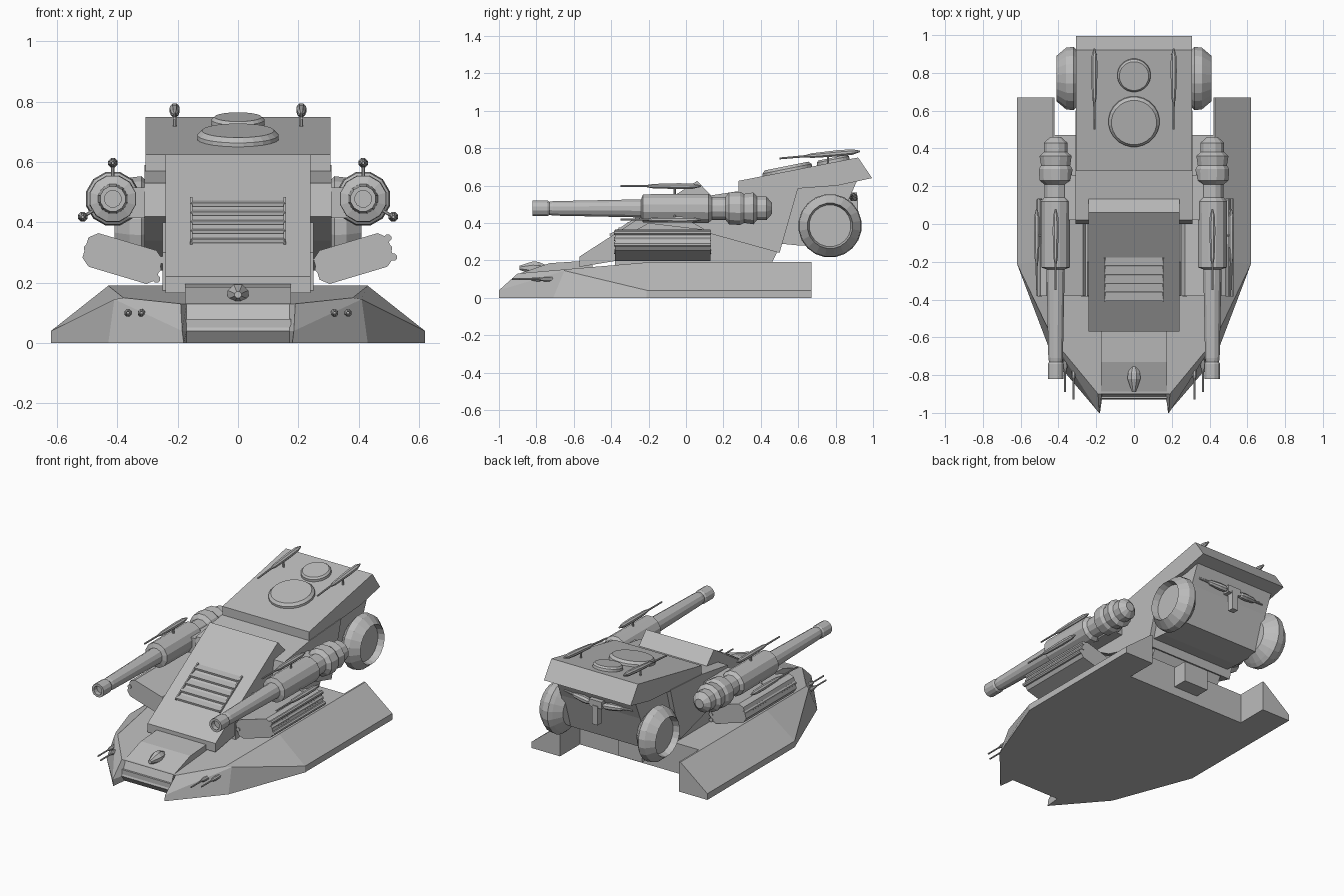
import bpy, bmesh, math
from mathutils import Matrix, Vector, Euler

cube = bpy.data.objects.get("Cube")
if cube:
    bpy.data.objects.remove(cube, do_unlink=True)

grey = bpy.data.materials.new("armour_grey")
grey.use_nodes = True
colour = (0.5, 0.5, 0.5, 1)
grey.diffuse_color = colour
grey.node_tree.nodes["Principled BSDF"].inputs["Base Color"].default_value = colour

SIDES = (("left", 1), ("right", -1))


def finish(name, bm):
    bmesh.ops.recalc_face_normals(bm, faces=bm.faces)
    mesh = bpy.data.meshes.new(name)
    bm.to_mesh(mesh)
    bm.free()
    mesh.materials.append(grey)
    obj = bpy.data.objects.new(name, mesh)
    bpy.context.collection.objects.link(obj)
    return obj


def box(name, centre, size, rot=(0, 0, 0)):
    bm = bmesh.new()
    m = Matrix.LocRotScale(Vector(centre), Euler(rot), Vector(size))
    bmesh.ops.create_cube(bm, size=1, matrix=m)
    return finish(name, bm)


def bridge(bm, rings):
    for a, b in zip(rings, rings[1:]):
        for i in range(len(a)):
            j = (i + 1) % len(a)
            bm.faces.new((a[i], a[j], b[j], b[i]))


def prism(name, outline, half):
    """Side outline of (y, z) points, extruded across x."""
    bm = bmesh.new()
    rings = [[bm.verts.new((x, y, z)) for y, z in outline] for x in (-half, half)]
    bridge(bm, rings)
    for r in rings:
        bm.faces.new(r)
    return finish(name, bm)


def lathe(name, origin, direction, profile, sides=12):
    """Solid turned around a direction from (distance, radius) pairs."""
    bm = bmesh.new()
    m = Matrix.Translation(origin) @ Vector(direction).to_track_quat('Z', 'Y').to_matrix().to_4x4()
    rings = []
    for t, r in profile:
        angles = [math.tau * (i + 0.5) / sides for i in range(sides)]
        rings.append([bm.verts.new(m @ Vector((r * math.cos(a), r * math.sin(a), t))) for a in angles])
    bridge(bm, rings)
    bm.faces.new(rings[0])
    bm.faces.new(rings[-1])
    return finish(name, bm)


def rod(name, a, b, radius):
    d = Vector(b) - Vector(a)
    return lathe(name, a, d, [(0, radius), (d.length, radius)], 8)


def dart(name, a, b, radius):
    d = Vector(b) - Vector(a)
    shape = ((0, .3), (.32, .35), (.4, .75), (.72, 1), (.9, .9), (1, .25))
    return lathe(name, a, d, [(t * d.length, r * radius) for t, r in shape], 8)


# Hull: floor, lip and deck outlines of one half, mirrored and bridged
floor = [(.17, -.9, 0), (.18, -1, 0), (.43, -.71, 0), (.62, -.21, 0),
         (.62, .67, 0), (.42, .67, 0), (.42, .47, 0)]
lip = [(.17, -.93, .04), (.185, -1, .04), (.41, -.65, .145), (.62, -.21, .04),
       (.62, .67, .04), (.42, .67, .04), (.42, .47, .04)]
deck = [(.17, -.89, .13), (.19, -.9, .13), (.38, -.67, .15), (.43, -.2, .19),
        (.43, .67, .19), (.42, .67, .19), (.42, .47, .19)]
bm = bmesh.new()
rings = []
for half in (floor, lip, deck):
    full = half + [(-x, y, z) for x, y, z in reversed(half)]
    rings.append([bm.verts.new(p) for p in full])
bridge(bm, rings)
bm.faces.new(rings[0])
top = rings[2]
for i, j in ((0, 1), (1, 2), (2, 3), (3, 6)):
    bm.faces.new((top[i], top[j], top[-1 - j], top[-1 - i]))
bm.faces.new(top[3:7])
bm.faces.new(top[7:11])
finish("hull", bm)

# Nose ramp, lamp and rear block
prism("nose_ramp", [(-.89, .1), (-.89, .13), (-.73, .185), (-.5, .2), (-.5, .1)], .175)
box("front_bumper", (0, -.91, .06), (.35, .03, .04))
lathe("nose_lamp", (0, -.89, .16), (0, 1, 0), [(0, .012), (.07, .037), (.1, .035), (.15, .012)], 8)
box("rear_block", (0, .5, .12), (.17, .13, .13))

# Central body
prism("pedestal", [(-.38, .17), (.45, .17), (.49, .25), (.14, .36), (-.2, .4), (-.38, .3)], .25)
prism("front_plate", [(-.57, .165), (-.57, .22), (.06, .625), (.14, .54), (.14, .34), (-.36, .2)], .24)
prism("mid_body", [(0, .42), (.02, .53), (.28, .57), (.6, .59), (.5, .24), (.14, .34)], .31)
prism("rear_body", [(.5, .29), (.6, .6), (.92, .64), (.86, .5), (.79, .28), (.6, .28)], .28)
prism("rear_roof", [(.28, .56), (.28, .625), (.92, .75), (.995, .64), (.81, .6)], .306)

# Louvred grille on the front plate
slope = math.atan2(.405, .63)
for i in range(5):
    y = -.385 + .047 * i
    z = .22 + (y + .57) * math.tan(slope)
    box(f"grille_slat_{i + 1}", (0, y, z + .003), (.31, .045, .012), (slope - .4, 0, 0))
for name, s in SIDES:
    box(f"{name}_grille_frame", (s * .155, -.29, .4), (.008, .27, .025), (slope, 0, 0))

# Roof hatches
tilt = Vector((0, -.2, 1))
lathe("large_hatch", (0, .545, .665), tilt, [(0, .137), (.025, .135), (.04, .12)], 24)
lathe("small_hatch", (0, .79, .715), tilt, [(0, .09), (.025, .088), (.035, .078)], 24)

# Fittings under the rear overhang
box("rear_bracket", (0, .89, .54), (.09, .05, .045))
box("rear_canister", (0, .9, .47), (.04, .04, .12))

for name, s in SIDES:
    # Cannon with its muzzle, barrel, receiver and breech
    x = s * .415
    lathe(f"{name}_cannon", (x, 0, .478), (0, 1, 0),
          [(-.79, .028), (-.82, .028), (-.82, .043), (-.74, .043), (-.73, .036), (-.71, .04),
           (-.24, .05), (-.23, .078), (.12, .08), (.14, .062), (.21, .062), (.23, .088),
           (.29, .092), (.31, .08), (.36, .088), (.38, .065), (.43, .065), (.46, .03)])
    prism_x = s * .33
    box(f"{name}_cannon_mount", (prism_x, .14, .465), (.12, .24, .1))

    # Darts carried on the cannon and the roof
    for label, px, pz in (("upper", .415, .597), ("lower", .515, .418)):
        dart(f"{name}_{label}_dart", (s * px, -.35, pz), (s * px, .08, pz), .017)
        rod(f"{name}_{label}_dart_strut", (x, -.06, .478), (s * px, -.06, pz), .006)
    dart(f"{name}_roof_dart", (s * .21, .5, .745), (s * .21, .93, .783), .018)
    rod(f"{name}_roof_dart_strut", (s * .21, .76, .7), (s * .21, .76, .77), .006)
    dart(f"{name}_rear_dart", (s * .24, .88, .55), (s * .04, .9, .535), .022)

    # Tilted side pod with chamfered section and edge tubes
    m = Matrix.Translation((s * .383, 0, .28)) @ Matrix.Rotation(-s * .29, 4, 'Y')
    section = [(.1, .058), (.128, .035), (.128, -.035), (.1, -.058)]
    section += [(-px, -pz) for px, pz in section]
    section = section[:4] + section[4:]
    bm = bmesh.new()
    ends = [[bm.verts.new(m @ Vector((px, y, pz))) for px, pz in section] for y in (-.38, .13)]
    bridge(bm, ends)
    for ring in ends:
        bm.faces.new(ring)
    finish(f"{name}_side_pod", bm)
    for k, (px, pz) in enumerate(((-.12, 0), (.12, 0), (.128, .033), (.128, -.033))):
        rod(f"{name}_pod_tube_{k + 1}", m @ Vector((px, -.384, pz)), m @ Vector((px, .134, pz)), .013)

    # Dished rear thruster
    lathe(f"{name}_thruster", (s * .26, .77, .385), (s, 0, 0),
          [(0, .1), (.04, .15), (.06, .17), (.1, .165), (.15, .122), (.11, .112)], 20)

    # Twin light guns on the bow
    for k, (px, tip) in enumerate(((.32, -.93), (.365, -.89))):
        rod(f"{name}_bow_gun_{k + 1}", (s * px, tip, .1), (s * px, -.64, .1), .005)
        lathe(f"{name}_bow_gun_sleeve_{k + 1}", (s * px, tip + .1, .1), (0, 1, 0),
              [(0, .006), (.03, .013), (.12, .013), (.14, .008)], 8)
